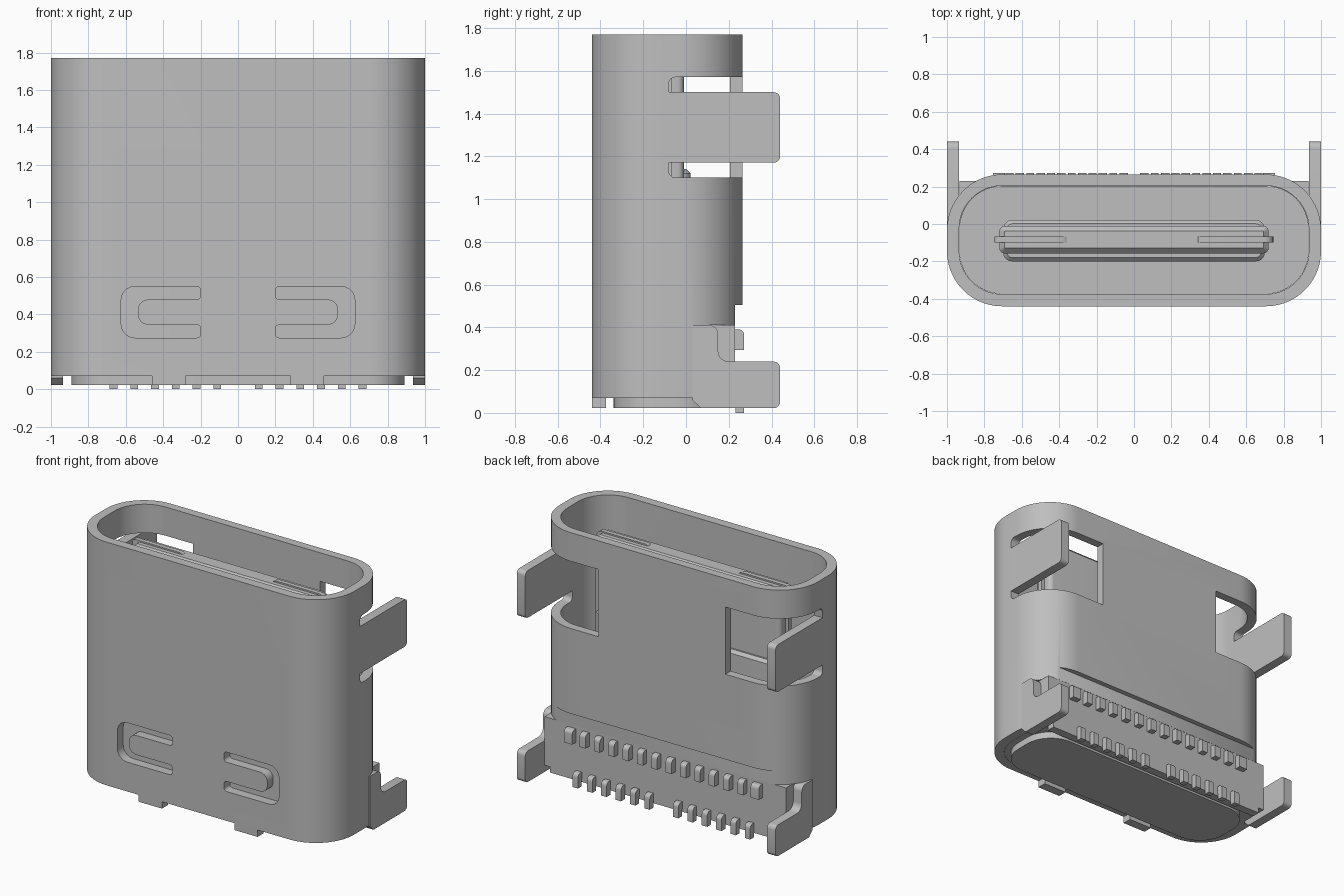
import bpy, bmesh, math
from mathutils import Vector

cube = bpy.data.objects.get("Cube")
if cube:
    bpy.data.objects.remove(cube)

metal = bpy.data.materials.new("plain_grey")
metal.use_nodes = True
GREY = (0.52, 0.52, 0.52, 1)
metal.diffuse_color = GREY
bsdf = next(n for n in metal.node_tree.nodes if n.type == 'BSDF_PRINCIPLED')
bsdf.inputs["Base Color"].default_value = GREY
bsdf.inputs["Roughness"].default_value = 0.6


def rounded(corners, seg=5):
    """Polygon from (u, v, radius) corners; rounded corners are right angles."""
    pts = []
    n = len(corners)
    for i, (u, v, r) in enumerate(corners):
        p = Vector((u, v))
        if r == 0:
            pts.append(p)
            continue
        a = (Vector(corners[i - 1][:2]) - p).normalized()
        b = (Vector(corners[(i + 1) % n][:2]) - p).normalized()
        c = p + (a + b) * r
        for k in range(seg + 1):
            t = math.pi / 2 * k / seg
            pts.append(c - (b * math.cos(t) + a * math.sin(t)) * r)
    return pts


def rect(u0, u1, v0, v1, r=0.0, seg=5):
    return rounded([(u0, v0, r), (u1, v0, r), (u1, v1, r), (u0, v1, r)], seg)


def extrude(name, pts, axis, lo, hi, top_inset=0.0):
    """Prism of a profile along an axis; top_inset adds a chamfer at hi."""
    place = {'X': lambda u, v, w: (w, u, v),
             'Y': lambda u, v, w: (u, w, v),
             'Z': lambda u, v, w: (u, v, w)}[axis]
    bm = bmesh.new()
    face = bm.faces.new([bm.verts.new(place(p[0], p[1], lo)) for p in pts])
    top = bmesh.ops.extrude_face_region(bm, geom=[face])["geom"]
    shift = Vector(place(0, 0, hi - lo))
    bmesh.ops.translate(bm, vec=shift, verts=[g for g in top if isinstance(g, bmesh.types.BMVert)])
    bmesh.ops.recalc_face_normals(bm, faces=bm.faces)
    if top_inset:
        cap = [f for f in bm.faces if all(abs(v.co.z - hi) < 1e-5 for v in f.verts)]
        edges = list({e for f in cap for e in f.edges})
        bmesh.ops.bevel(bm, geom=edges, offset=top_inset, segments=1, affect='EDGES')
    me = bpy.data.meshes.new(name)
    bm.to_mesh(me)
    bm.free()
    ob = bpy.data.objects.new(name, me)
    bpy.context.collection.objects.link(ob)
    me.materials.append(metal)
    return ob


def box(name, x0, x1, y0, y1, z0, z1):
    return extrude(name, rect(x0, x1, y0, y1), 'Z', z0, z1)


def cut(ob, cutter):
    """Subtract a cutter and discard it."""
    m = ob.modifiers.new("cut", 'BOOLEAN')
    m.operation = 'DIFFERENCE'
    m.solver = 'EXACT'
    m.object = cutter
    bpy.context.view_layer.update()
    bpy.context.view_layer.objects.active = ob
    bpy.ops.object.modifier_apply(modifier=m.name)
    bpy.data.objects.remove(cutter)


def mirror_pts(pts, s):
    return [(p[0] * s, p[1]) for p in pts]


# Outer shell tube
shell = extrude("shell", rect(-1, 1, -0.44, 0.265, 0.295, 14), 'Z', 0.07, 1.77)
cut(shell, extrude("bore", rect(-0.935, 0.935, -0.375, 0.205, 0.23, 14), 'Z', -0.1, 2))

# Open lower back of the shell
cut(shell, box("back_cut", -1.2, 1.2, 0.23, 0.6, -0.1, 0.505))
cut(shell, box("corner_cut", -1.2, 1.2, 0.03, 0.6, -0.1, 0.41))

# Side windows wrapping round to the back, and U-shaped spring slots in front
window = rect(-0.08, 0.6, 1.10, 1.57, 0.03)
spring = rounded([(0.2, 0.55, 0.02), (0.2, 0.48, 0.02), (0.535, 0.48, 0.055),
                  (0.535, 0.345, 0.055), (0.2, 0.345, 0.02), (0.2, 0.275, 0.02),
                  (0.625, 0.275, 0.075), (0.625, 0.55, 0.075)])
for s in (-1, 1):
    cut(shell, extrude("window_cut", window, 'X', *sorted((0.49 * s, 1.2 * s))))
    cut(shell, extrude("spring_cut", mirror_pts(spring, s), 'Y', -0.6, -0.3))

# Flat mounting legs and the tabs below the front wall
upper = rounded([(-0.08, 1.17, 0), (0.44, 1.17, 0.03), (0.44, 1.50, 0.03), (-0.08, 1.50, 0)])
lower = rounded([(0.03, 0.06, 0), (0.07, 0.022, 0), (0.44, 0.022, 0.03), (0.44, 0.24, 0.03),
                 (0.15, 0.24, 0.05), (0.15, 0.41, 0.04), (0.03, 0.41, 0)])
for s, side in ((-1, "right"), (1, "left")):
    span = sorted((0.935 * s, 1.0 * s))
    extrude("upper_leg_" + side, upper, 'X', *span)
    extrude("lower_leg_" + side, lower, 'X', *span)
    x0, x1 = sorted((0.28 * s, 0.46 * s))
    box("front_tab_" + side, x0, x1, -0.44, -0.375, 0.022, 0.07)

# Inner housing, its back block and its base plate
extrude("housing_core", rect(-0.934, 0.934, -0.374, 0.204, 0.23, 12), 'Z', 0.07, 0.6)
box("housing_back", -0.933, 0.933, 0.0, 0.229, 0.07, 0.41)
box("housing_back_top", -0.83, 0.83, 0.15, 0.2285, 0.41, 0.5)
base = rounded([(-0.89, -0.34, 0.2), (0.89, -0.34, 0.2), (0.89, 0.16, 0.2), (-0.89, 0.16, 0.2)], 8)
extrude("base_plate", base, 'Z', 0.022, 0.07)
box("housing_foot", -0.89, 0.89, 0.17, 0.229, 0.03, 0.07)

# Centre tongue with a thicker root and side latch plates
extrude("tongue", rect(-0.72, 0.72, -0.157, -0.01, 0.03), 'Z', 0.6, 1.645, 0.028)
extrude("tongue_root", rect(-0.7, 0.7, -0.2, 0.022, 0.05), 'Z', 0.6, 1.14, 0.02)
for s, side in ((-1, "right"), (1, "left")):
    x0, x1 = sorted((0.34 * s, 0.745 * s))
    plate = rounded([(x0, 0.6, 0), (x1, 0.6, 0), (x1, 1.655, 0.05), (x0, 1.655, 0.02)])
    extrude("latch_plate_" + side, plate, 'Y', -0.1, -0.068)

# Two staggered rows of contact pins on the back
PITCH = 0.111
pin_top = rounded([(0.2, 0.295, 0), (0.272, 0.295, 0), (0.272, 0.39, 0.025), (0.2, 0.39, 0)])
pin_low = rounded([(0.2305, 0.0, 0), (0.272, 0.0, 0), (0.272, 0.1, 0.025), (0.2, 0.1, 0),
                   (0.2, 0.05, 0), (0.2305, 0.05, 0)])
for i in range(14):
    x = (i - 6.5) * PITCH
    half = 0.032 if i in (0, 13) else 0.023
    extrude(f"upper_pin_{i + 1}", pin_top, 'X', x - half, x + half)
for i in range(-6, 7):
    if i:
        extrude(f"lower_pin_{i + 7}", pin_low, 'X', i * PITCH - 0.021, i * PITCH + 0.021)

# Smooth curved walls, keep edges sharp
bpy.ops.object.select_all(action='DESELECT')
for ob in bpy.context.collection.objects:
    if ob.type == 'MESH':
        ob.select_set(True)
        bpy.context.view_layer.objects.active = ob
bpy.ops.object.shade_smooth_by_angle(angle=math.radians(30))
